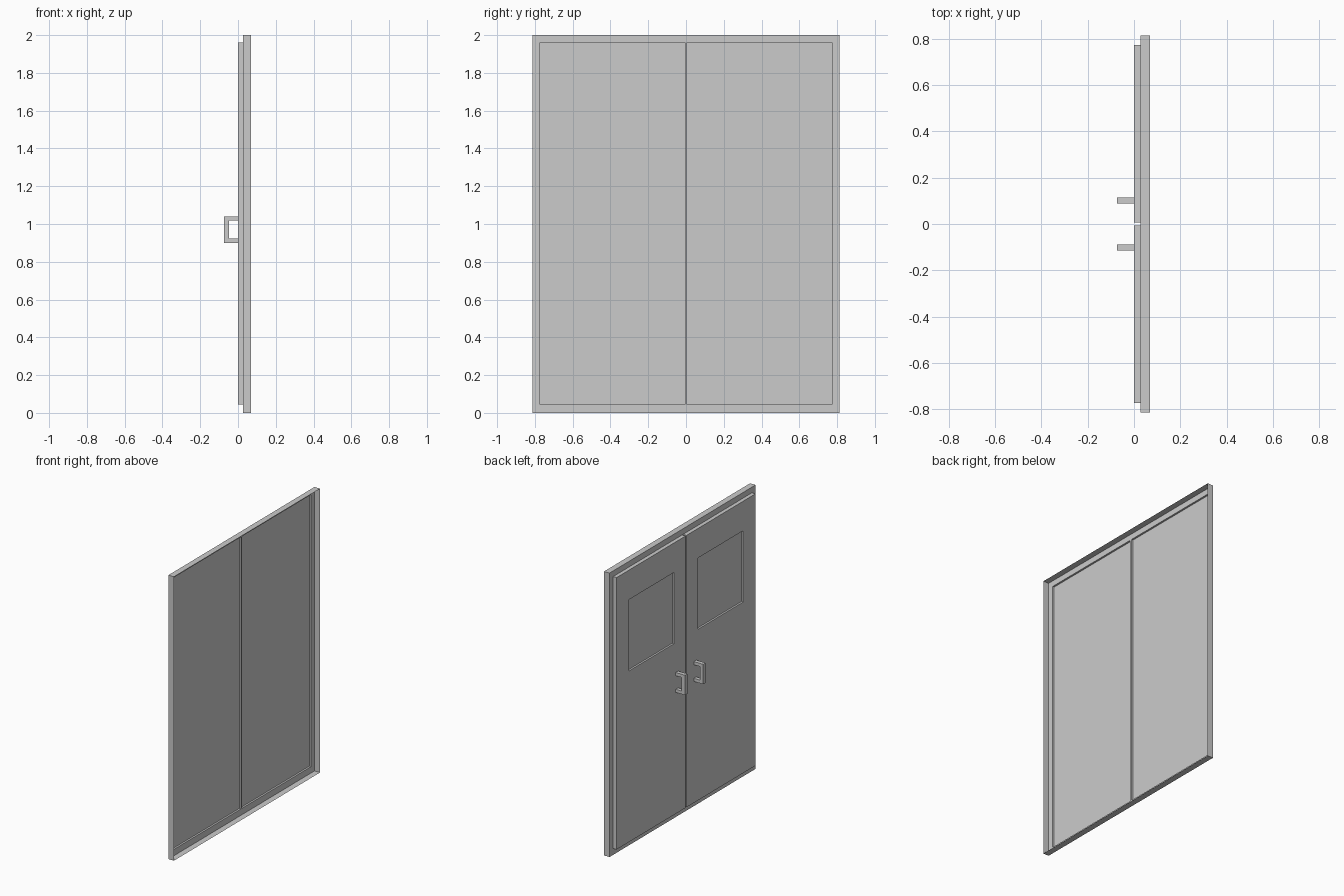
import bpy, bmesh

if "Cube" in bpy.data.objects:
    bpy.data.objects.remove(bpy.data.objects["Cube"])

HALF_W, H = 0.813, 2.0            # outer frame
BACK, SEAT, FACE = 0.07, 0.027, 0.0   # x of frame edge, frame plate, leaf face
PANEL = 0.013                     # x of the panel inside each leaf
LEAF = (0.006, 0.773, 0.045, 1.96)    # y0, y1, z0, z1
WINDOW = (0.134, 0.637, 1.25, 1.752)


def finish(name, bm):
    bmesh.ops.recalc_face_normals(bm, faces=bm.faces)
    me = bpy.data.meshes.new(name)
    bm.to_mesh(me)
    bm.free()
    ob = bpy.data.objects.new(name, me)
    bpy.context.collection.objects.link(ob)
    return ob


def side_rect(r, side):
    """Mirror a y/z rectangle to the chosen side."""
    return r if side > 0 else (-r[1], -r[0], r[2], r[3])


def loft(name, loops, cap=False):
    """Join nested rectangles given as (x, (y0, y1, z0, z1))."""
    bm = bmesh.new()
    rings = [[bm.verts.new((x, y, z)) for y, z in
              ((r[0], r[2]), (r[1], r[2]), (r[1], r[3]), (r[0], r[3]))]
             for x, r in loops]
    for a, b in zip(rings, rings[1:]):
        for i in range(4):
            j = (i + 1) % 4
            bm.faces.new((a[i], a[j], b[j], b[i]))
    if cap:
        bm.faces.new(rings[-1])
    return finish(name, bm)


# Outer flange of the frame, open at the back
outer = (-HALF_W, HALF_W, 0, H)
loft("frame_flange", [(BACK, outer), (SEAT, outer)])

for side, label in ((1, "left"), (-1, "right")):
    half = side_rect((0, HALF_W, 0, H), side)
    leaf = side_rect(LEAF, side)
    window = side_rect(WINDOW, side)

    # Frame plate around the leaf, including half the centre mullion
    loft(f"frame_plate_{label}", [(SEAT, half), (SEAT, leaf)])

    # Door leaf with a recessed window
    loft(f"door_leaf_{label}",
         [(SEAT, leaf), (FACE, leaf), (FACE, window), (PANEL, window)], cap=True)

    # Flat panel on the back of the leaf
    loft(f"back_panel_{label}", [(PANEL + 0.001, leaf)], cap=True)

    # C-shaped pull handle
    profile = [(0, 0.90), (-0.073, 0.90), (-0.073, 1.04), (0, 1.04),
               (0, 1.018), (-0.047, 1.018), (-0.047, 0.922), (0, 0.922)]
    bm = bmesh.new()
    y = side * 0.101
    f = bm.faces.new([bm.verts.new((x, y - 0.0135, z)) for x, z in profile])
    ext = bmesh.ops.extrude_face_region(bm, geom=[f], use_keep_orig=True)
    bmesh.ops.translate(bm, vec=(0, 0.027, 0),
                        verts=[v for v in ext["geom"] if isinstance(v, bmesh.types.BMVert)])
    finish(f"handle_{label}", bm)
